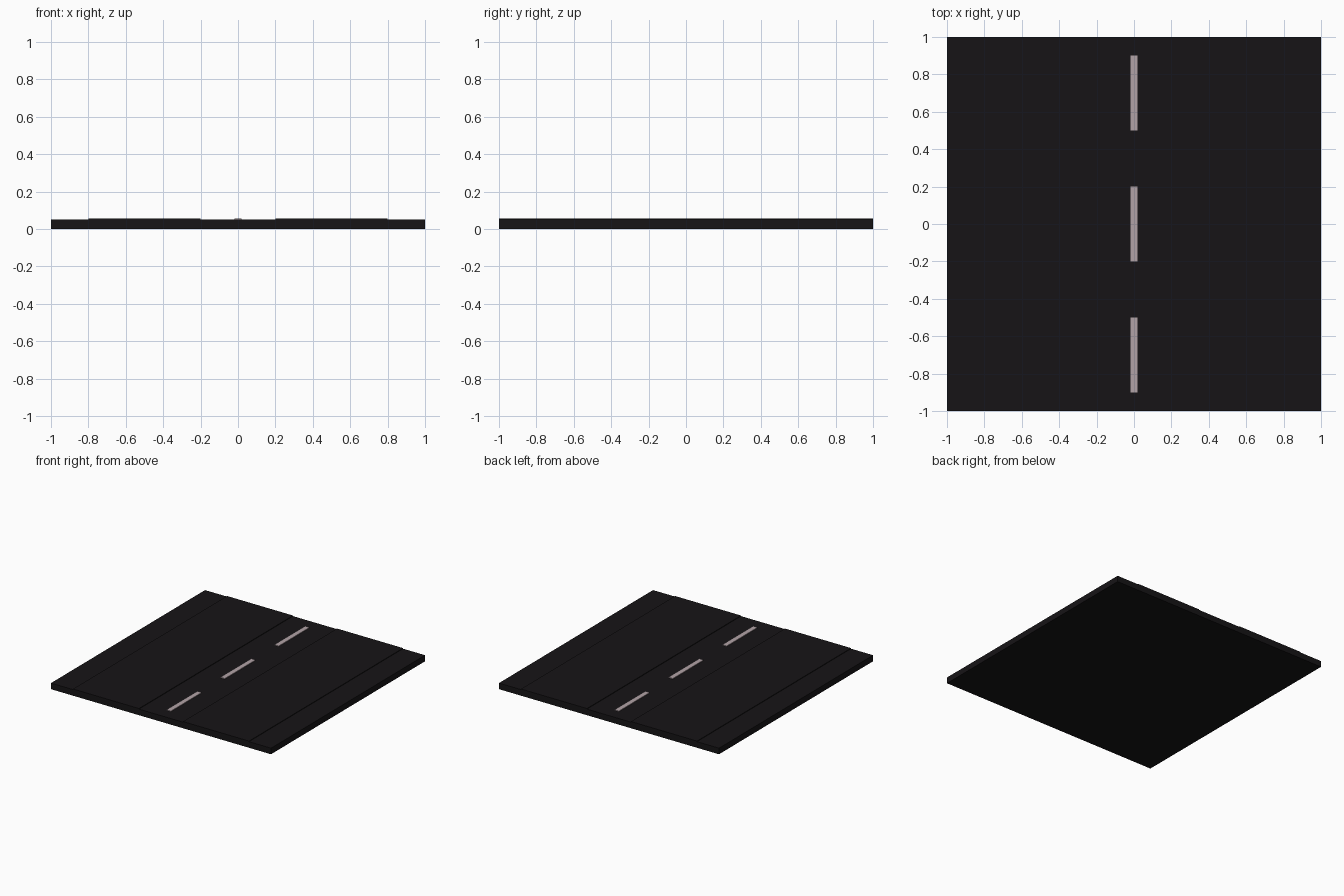
import bpy

if "Cube" in bpy.data.objects:
    bpy.data.objects.remove(bpy.data.objects["Cube"])


def material(name, rgb):
    m = bpy.data.materials.new(name)
    m.diffuse_color = (*rgb, 1)
    m.use_nodes = True
    m.node_tree.nodes["Principled BSDF"].inputs["Base Color"].default_value = m.diffuse_color
    return m


asphalt = material("asphalt", (0.008, 0.007, 0.008))
paint = material("paint", (0.45, 0.37, 0.39))


def box(name, lo, hi, mat):
    center = [(a + b) / 2 for a, b in zip(lo, hi)]
    bpy.ops.mesh.primitive_cube_add(size=1, location=center)
    ob = bpy.context.object
    ob.name = name
    ob.scale = [b - a for a, b in zip(lo, hi)]
    bpy.ops.object.transform_apply(location=False, rotation=False, scale=True)
    ob.data.materials.append(mat)
    return ob


BASE, TOP = 0.05, 0.055

# Road slab
box("road_slab", (-1, -1, 0), (1, 1, BASE), asphalt)

# Slightly raised lanes on both sides of the centre line
for side, x in (("left", -0.5), ("right", 0.5)):
    box(f"{side}_lane", (x - 0.3, -1, BASE), (x + 0.3, 1, TOP), asphalt)

# Dashed centre line
for i, y in enumerate((-0.7, 0, 0.7)):
    box(f"centre_dash_{i + 1}", (-0.02, y - 0.2, BASE), (0.02, y + 0.2, TOP), paint)
